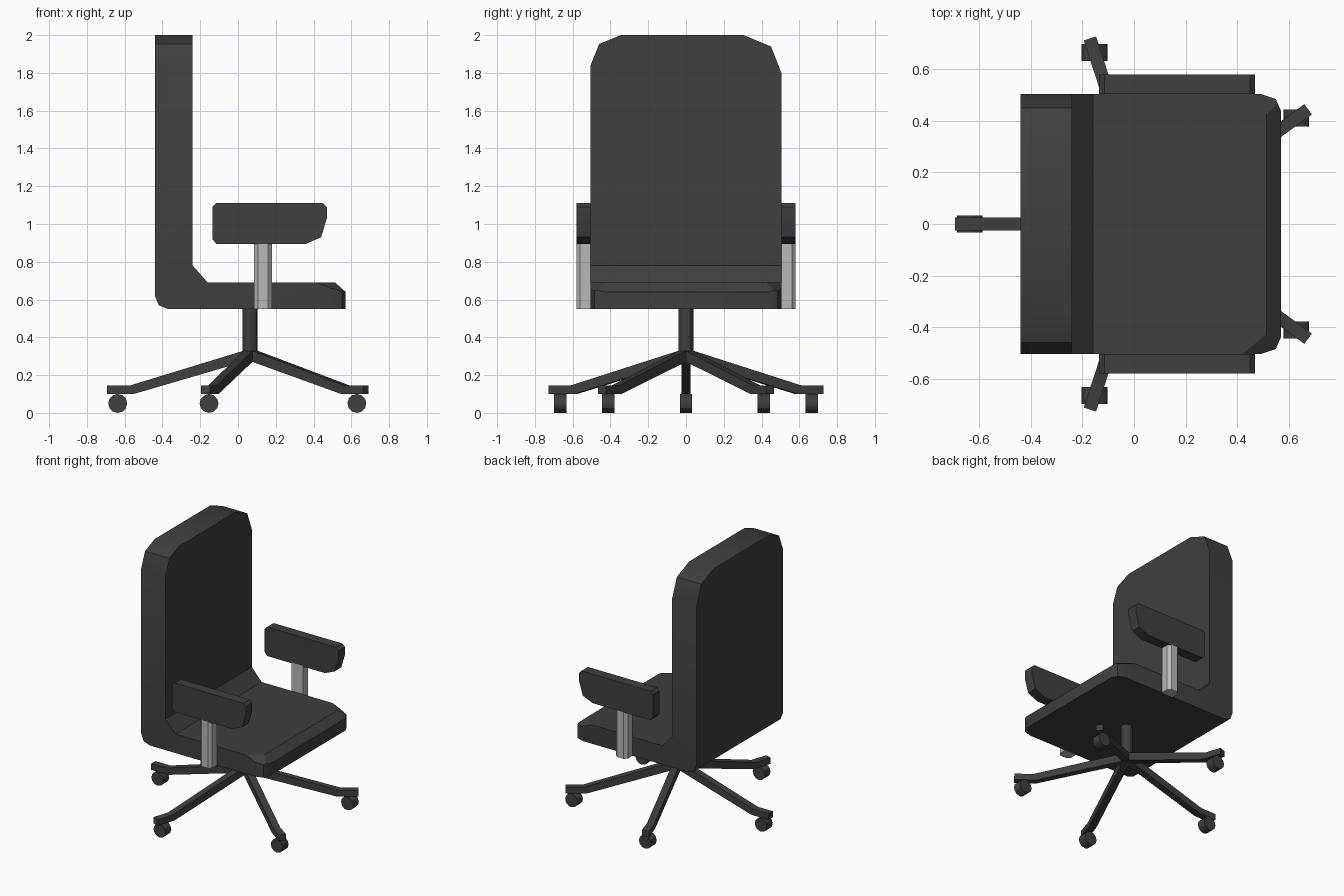
import bpy, bmesh, math
from mathutils import Vector, Matrix

if "Cube" in bpy.data.objects:
    bpy.data.objects.remove(bpy.data.objects["Cube"])


def material(name, rgb):
    m = bpy.data.materials.new(name)
    m.diffuse_color = (*rgb, 1)
    m.use_nodes = True
    m.node_tree.nodes["Principled BSDF"].inputs["Base Color"].default_value = m.diffuse_color
    return m


DARK = material("charcoal", (0.05, 0.05, 0.05))
GREY = material("light grey", (0.47, 0.49, 0.49))


def prism(points, y0, y1):
    """Extrude an x-z profile along y."""
    bm = bmesh.new()
    face = bm.faces.new([bm.verts.new((x, y0, z)) for x, z in points])
    ext = bmesh.ops.extrude_face_region(bm, geom=[face])
    bmesh.ops.translate(bm, vec=(0, y1 - y0, 0),
                        verts=[v for v in ext["geom"] if isinstance(v, bmesh.types.BMVert)])
    bmesh.ops.recalc_face_normals(bm, faces=bm.faces[:])
    return bm


def finish(bm, name, mat, smooth=30):
    bmesh.ops.recalc_face_normals(bm, faces=bm.faces[:])
    me = bpy.data.meshes.new(name)
    bm.to_mesh(me)
    bm.free()
    me.materials.append(mat)
    ob = bpy.data.objects.new(name, me)
    bpy.context.collection.objects.link(ob)
    bpy.ops.object.select_all(action='DESELECT')
    ob.select_set(True)
    bpy.context.view_layer.objects.active = ob
    bpy.ops.object.shade_smooth_by_angle(angle=math.radians(smooth))
    return ob


def slice_off(bm, co, no, x_min=-9):
    """Cut away and cap everything beyond a plane, only where x >= x_min."""
    faces = [f for f in bm.faces if all(v.co.x >= x_min - 1e-4 for v in f.verts)]
    geom = set(faces)
    for f in faces:
        geom.update(f.edges)
        geom.update(f.verts)
    bmesh.ops.bisect_plane(bm, geom=list(geom), dist=1e-5, plane_co=co,
                           plane_no=no, clear_outer=True)
    bmesh.ops.holes_fill(bm, edges=[e for e in bm.edges if e.is_boundary], sides=0)


# Seat and back: one L-shaped cushion
HALF = 0.505
body = prism([(-0.44, 2.0), (-0.24, 2.0), (-0.24, 0.78), (-0.16, 0.69), (0.515, 0.69),
              (0.57, 0.64), (0.57, 0.55), (-0.37, 0.55), (-0.42, 0.57), (-0.44, 0.62)],
             -HALF, HALF)
# chamfered top corners of the back
for s, low, mid, top in ((-1, 1.84, (0.46, 1.953), 0.345), (1, 1.80, (0.45, 1.94), 0.305)):
    pts = [(HALF, low), mid, (top, 2.0)]
    for (ya, za), (yb, zb) in zip(pts, pts[1:]):
        slice_off(body, (0, s * ya, za), (0, s * (zb - za), ya - yb))
# chamfered front corners of the seat
bmesh.ops.bisect_plane(body, geom=body.verts[:] + body.edges[:] + body.faces[:],
                       plane_co=(0, 0, 0), plane_no=(1, 0, 0))
for s in (-1, 1):
    pts = [(0.49, HALF), (0.55, 0.485), (0.57, 0.44)]
    for (xa, ya), (xb, yb) in zip(pts, pts[1:]):
        slice_off(body, (xa, s * ya, 0), (ya - yb, s * (xb - xa), 0), 0)
    slice_off(body, (0.42, s * HALF, 0.69), (0.0034, s * 0.0041, 0.008), 0)
bmesh.ops.dissolve_limit(body, angle_limit=0.01, verts=body.verts[:], edges=body.edges[:])
finish(body, "seat_and_back", DARK)

# Armrests and their posts
for s, side in ((-1, "right"), (1, "left")):
    y0, y1 = sorted((s * 0.505, s * 0.58))
    pad = prism([(-0.135, 0.92), (-0.115, 0.895), (0.36, 0.895), (0.44, 0.93), (0.47, 1.03),
                 (0.47, 1.09), (0.45, 1.11), (-0.115, 1.11), (-0.135, 1.09)], y0, y1)
    finish(pad, side + "_armrest", DARK)
    post = prism([(0.085, 0.55), (0.18, 0.55), (0.18, 0.90), (0.085, 0.90)], y0, y1)
    edges = [e for e in post.edges
             if all(abs(v.co.y) > 0.57 for v in e.verts)
             and abs(e.verts[0].co.z - e.verts[1].co.z) > 0.1]
    bmesh.ops.bevel(post, geom=edges, offset=0.02, segments=1, affect='EDGES')
    finish(post, side + "_armrest_post", GREY)


def cylinder(name, radius, depth, sides, matrix):
    bm = bmesh.new()
    bmesh.ops.create_cone(bm, cap_ends=True, segments=sides, radius1=radius,
                          radius2=radius, depth=depth, matrix=matrix)
    return finish(bm, name, DARK)


# Centre column
HUB = 0.063
cylinder("column", 0.039, 0.27, 12, Matrix.Translation((HUB, 0, 0.425)))

# Five legs with casters
for i in range(5):
    a = math.radians(36 + 72 * i)
    leg = prism([(0.757, 0.10), (0.757, 0.145), (0.635, 0.145), (0.03, 0.33),
                 (0, 0.33), (0, 0.28), (0.615, 0.10)], -0.025, 0.025)
    bmesh.ops.transform(leg, verts=leg.verts[:],
                        matrix=Matrix.Translation((HUB, 0, 0)) @ Matrix.Rotation(a, 4, 'Z'))
    finish(leg, f"leg_{i + 1}", DARK, 20)
    pos = Vector((HUB + 0.7 * math.cos(a), 0.7 * math.sin(a), 0.05))
    cylinder(f"caster_{i + 1}", 0.05, 0.065, 12,
             Matrix.Translation(pos) @ Matrix.Rotation(math.pi / 2, 4, 'X'))
